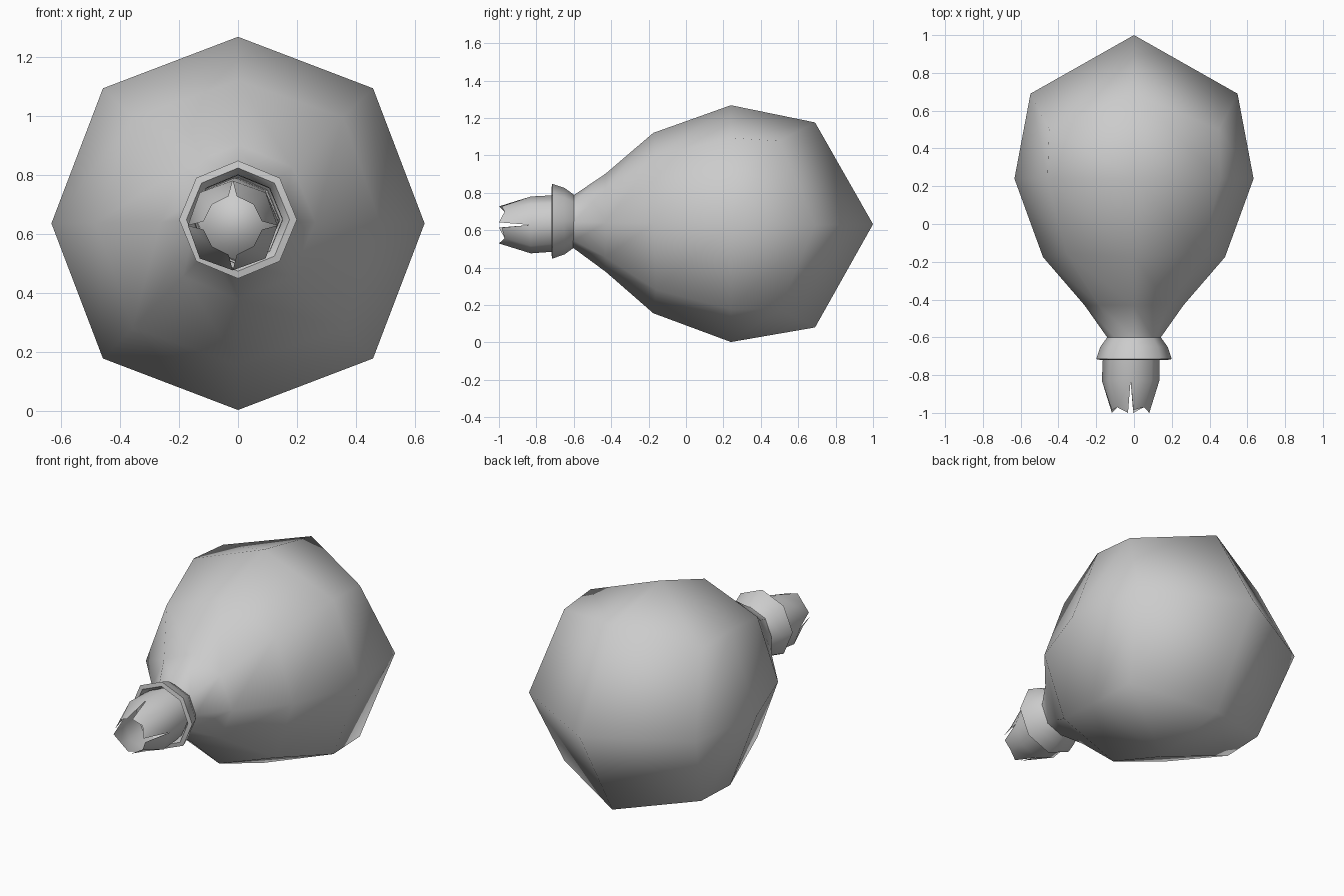
import bpy, bmesh
from math import sin, cos, pi

if "Cube" in bpy.data.objects:
    bpy.data.objects.remove(bpy.data.objects["Cube"])


def ring(rc, rd, yc, yd, cx=0.0, cz=0.635):
    """Eight points around the y axis; cardinal and diagonal points may differ."""
    pts = []
    for i in range(8):
        r, y = (rc, yc) if i % 2 == 0 else (rd, yd)
        a = i * pi / 4
        pts.append((cx + r * cos(a), y, cz + r * sin(a)))
    return pts


def loft(bm, rings):
    loops = [[bm.verts.new(p) for p in r] for r in rings]
    for a, b in zip(loops, loops[1:]):
        for i in range(8):
            j = (i + 1) % 8
            bm.faces.new((a[i], a[j], b[j], b[i]))
    return loops


def finish(bm, name, angle=None):
    bmesh.ops.recalc_face_normals(bm, faces=bm.faces)
    me = bpy.data.meshes.new(name)
    bm.to_mesh(me)
    bm.free()
    ob = bpy.data.objects.new(name, me)
    bpy.context.collection.objects.link(ob)
    bpy.ops.object.select_all(action='DESELECT')
    ob.select_set(True)
    bpy.context.view_layer.objects.active = ob
    if angle is None:
        bpy.ops.object.shade_smooth()
    else:
        bpy.ops.object.shade_smooth_by_angle(angle=angle)
    return ob


# Bulbous body: rounded-cube topology drawn out into a neck
bm = bmesh.new()
loops = loft(bm, [
    ring(0.14, 0.14, -0.63, -0.63, 0, 0.648),
    ring(0.142, 0.142, -0.60, -0.60, 0, 0.645),
    ring(0.262, 0.262, -0.43, -0.43, 0, 0.64),
    ring(0.482, 0.505, -0.175, -0.16, 0, 0.638),
    ring(0.633, 0.648, 0.24, 0.24),
    ring(0.548, 0.635, 0.69, 0.50, 0, 0.628),
])
apex = bm.verts.new((0, 1, 0.632))
back = loops[-1]
for i in range(0, 8, 2):
    bm.faces.new((back[i], back[i + 1], back[(i + 2) % 8], apex))
bm.faces.new(loops[0])
finish(bm, "body")

# Flared collar with a rolled front rim
bm = bmesh.new()
loft(bm, [ring(r, r, y, y, 0, 0.648) for r, y in
          ((0.142, -0.60), (0.178, -0.65), (0.2, -0.715),
           (0.175, -0.72), (0.152, -0.69), (0.15, -0.64))])
finish(bm, "collar", 1.05)

# Spout: short tube whose end splits into four inward-curving petals
bm = bmesh.new()
CX, CZ = -0.018, 0.628
base, bulge = loft(bm, [
    ring(0.15, 0.15, -0.64, -0.64, -0.012, 0.64),
    ring(0.152, 0.158, -0.83, -0.83, CX, CZ),
])
for k in range(4):
    cols = [bulge[(2 * k + j) % 8] for j in range(3)]
    tips = []
    for off, y in ((0.14, -1.0), (pi / 4, -0.97), (pi / 2 - 0.14, -0.985)):
        a = k * pi / 2 + off
        tips.append(bm.verts.new((CX + 0.1 * cos(a), y, CZ + 0.1 * sin(a))))
    for j in range(2):
        bm.faces.new((cols[j], cols[j + 1], tips[j + 1], tips[j]))
finish(bm, "spout_petals", 1.05)
